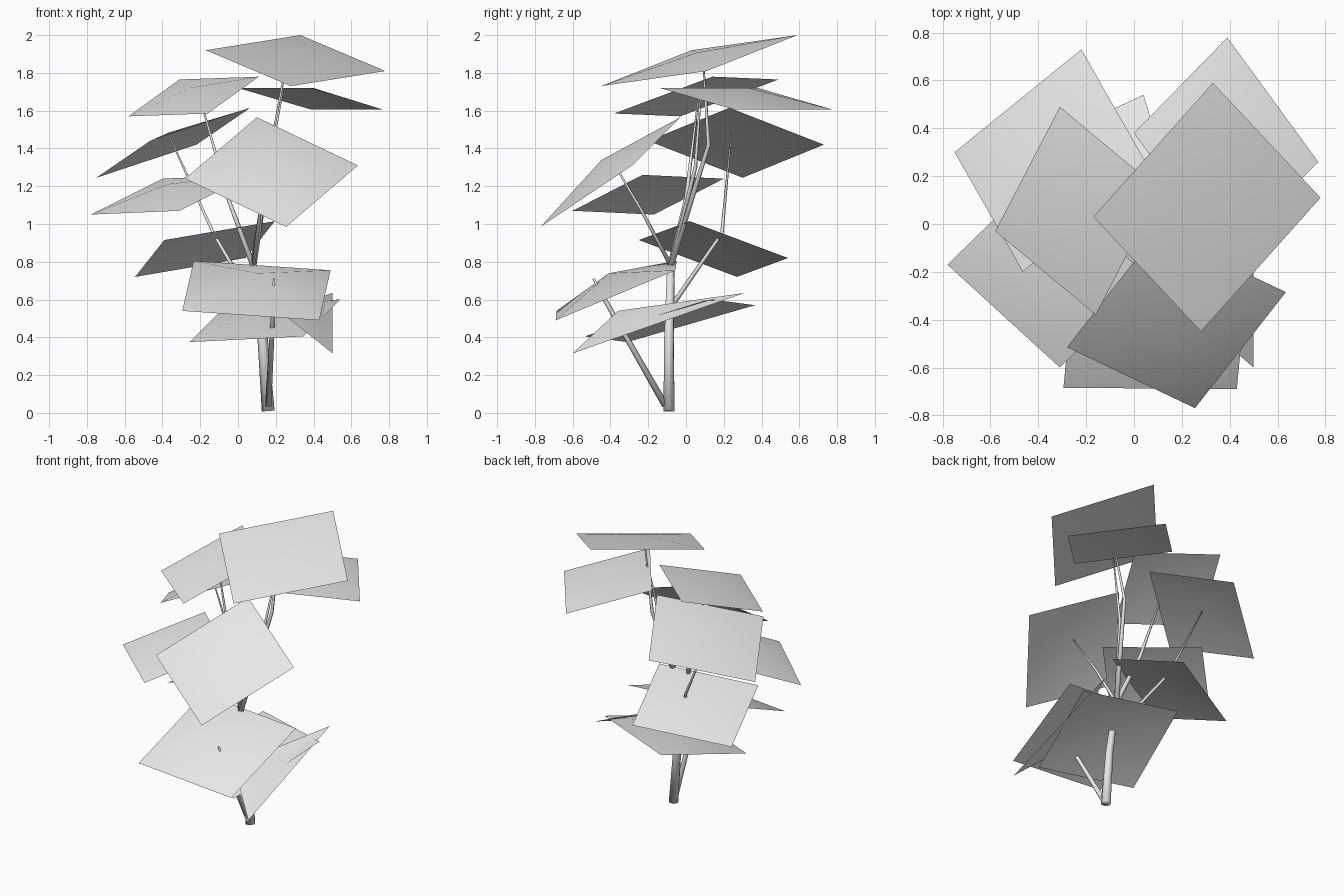
import bpy
import bmesh
from mathutils import Vector

# Remove the default object
default = bpy.data.objects.get("Cube")
if default:
    bpy.data.objects.remove(default, do_unlink=True)

# Single plain grey used over the whole tree
grey = bpy.data.materials.new("plain_grey")
grey.use_nodes = True
GREY = (0.8, 0.8, 0.8, 1)
grey.diffuse_color = GREY
grey.node_tree.nodes["Principled BSDF"].inputs["Base Color"].default_value = GREY


def finish(name, bm):
    """Turn a bmesh into a smooth shaded, coloured object."""
    mesh = bpy.data.meshes.new(name)
    for face in bm.faces:
        face.smooth = True
    bm.to_mesh(mesh)
    bm.free()
    mesh.materials.append(grey)
    obj = bpy.data.objects.new(name, mesh)
    bpy.context.collection.objects.link(obj)
    return obj


def domed_sheet(name, corners, peak):
    """Fan of triangles from a raised peak to the sheet corners."""
    bm = bmesh.new()
    top = bm.verts.new(peak)
    rim = [bm.verts.new(c) for c in corners]
    for i, vert in enumerate(rim):
        bm.faces.new((top, vert, rim[(i + 1) % len(rim)]))
    # keep the upper side facing outwards
    bm.normal_update()
    if sum(face.normal.z for face in bm.faces) < 0:
        bmesh.ops.reverse_faces(bm, faces=bm.faces)
    return finish(name, bm)


def leaf_sheet(name, first, corner, last, rise):
    """Rectangular foliage sheet from three corners, bulging by rise."""
    a, b, c = Vector(first), Vector(corner), Vector(last)
    d = a + c - b
    normal = (a - b).cross(c - b).normalized()
    if normal.z < 0:
        normal.negate()
    return domed_sheet(name, (a, b, c, d), (a + c) / 2 + normal * rise)


def limb(name, points, start_radius, end_radius, sides=6):
    """Tapered tube along a bent path."""
    path = [Vector(p) for p in points]
    bm = bmesh.new()
    rings = []
    for i, point in enumerate(path):
        ahead = path[min(i + 1, len(path) - 1)]
        behind = path[max(i - 1, 0)]
        turn = (ahead - behind).to_track_quat("Z", "Y").to_matrix().to_4x4()
        turn.translation = point
        t = i / (len(path) - 1)
        radius = start_radius + (end_radius - start_radius) * t
        ring = bmesh.ops.create_circle(bm, segments=sides, radius=radius, matrix=turn)
        rings.append(ring["verts"])
    for low, high in zip(rings, rings[1:]):
        for i in range(sides):
            j = (i + 1) % sides
            bm.faces.new((low[i], low[j], high[j], high[i]))
    bm.faces.new(rings[0])
    bm.faces.new(rings[-1])
    bmesh.ops.recalc_face_normals(bm, faces=bm.faces)
    return finish(name, bm)


# Trunk and branches
fork = (0.08, -0.08, 0.78)
limb("trunk", [(0.16, -0.09, 0.01), (0.13, -0.09, 0.4), fork], 0.034, 0.021)
limb("top_branch", [fork, (0.18, 0.12, 1.42), (0.26, 0.09, 1.88)], 0.018, 0.004)
limb("upper_right_branch", [fork, (-0.05, 0, 1.13), (-0.21, 0.07, 1.7)], 0.018, 0.004)
limb("upper_left_branch", [fork, (0.16, 0.05, 1.3), (0.24, 0.08, 1.72)], 0.016, 0.004)
limb("back_branch", [(0.1, -0.08, 0.56), (-0.13, 0.19, 0.95), (-0.37, 0.24, 1.48)], 0.015, 0.004)
limb("front_branch", [fork, (0.12, -0.24, 1.08), (0.17, -0.4, 1.35)], 0.012, 0.004)
limb("low_front_branch", [(0.16, -0.11, 0.04), (0.19, -0.43, 0.6), (0.19, -0.49, 0.71)], 0.018, 0.006)

# Foliage sheets, from the crown down
leaf_sheet("crown_leaf", (-0.17, 0.03, 1.92), (0.33, 0.59, 2), (0.78, 0.11, 1.81), 0.045)
leaf_sheet("upper_right_leaf", (-0.58, -0.03, 1.57), (-0.31, 0.49, 1.765), (0.11, 0.14, 1.78), 0.05)
leaf_sheet("upper_left_leaf", (0, 0.38, 1.72), (0.39, 0.78, 1.605), (0.77, 0.26, 1.605), 0.06)
leaf_sheet("back_right_leaf", (-0.22, 0.73, 1.42), (-0.75, 0.3, 1.245), (-0.465, -0.2, 1.44), 0.06)
leaf_sheet("front_right_leaf", (-0.4, 0.2, 1.24), (-0.78, -0.17, 1.05), (-0.31, -0.6, 1.07), 0.06)
leaf_sheet("front_leaf", (-0.28, -0.515, 1.24), (0.255, -0.77, 0.985), (0.635, -0.285, 1.31), 0.08)
leaf_sheet("middle_back_leaf", (-0.39, -0.25, 0.915), (-0.545, 0.27, 0.72), (0.04, 0.54, 0.82), 0.05)
leaf_sheet("low_front_leaf", (-0.235, -0.05, 0.805), (-0.295, -0.685, 0.54), (0.43, -0.69, 0.49), 0.1)
leaf_sheet("low_leaf", (-0.255, -0.31, 0.375), (-0.06, 0.365, 0.57), (0.54, 0.14, 0.6), 0.07)

# Half sheet tucked under the low foliage
domed_sheet(
    "low_left_leaf",
    [(0.5, -0.6, 0.315), (0.5, 0.31, 0.635), (0.22, -0.36, 0.54)],
    (0.42, -0.2, 0.53),
)
